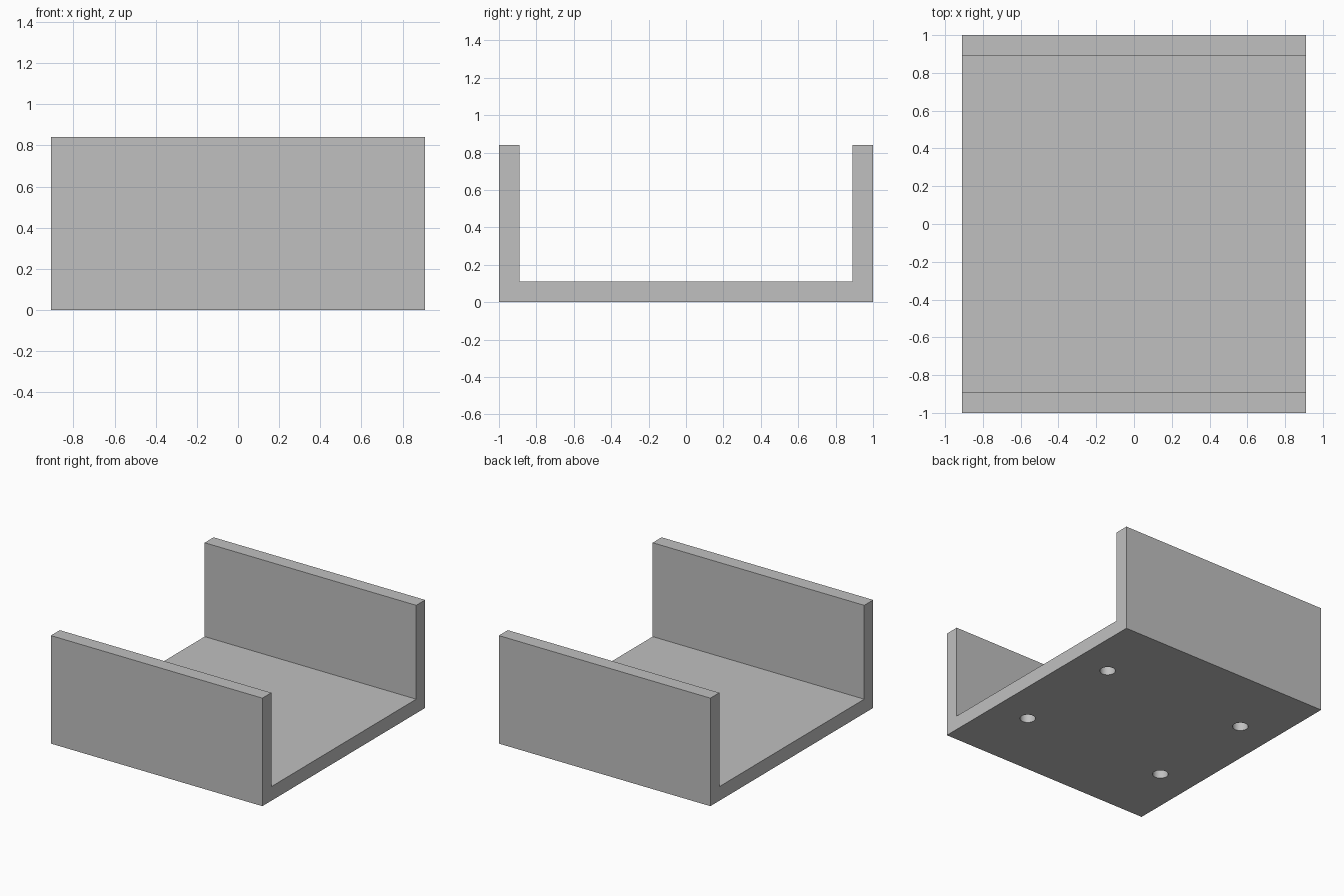
import bpy
import bmesh

if "Cube" in bpy.data.objects:
    bpy.data.objects.remove(bpy.data.objects["Cube"], do_unlink=True)

WIDTH, DEPTH, HEIGHT, THICK = 1.82, 2.0, 0.84, 0.11
HOLE_X, HOLE_Y, HOLE_R, HOLE_DEPTH = 0.62, 0.445, 0.056, 0.08

# Single plain grey
grey = bpy.data.materials.new("light_grey")
grey.use_nodes = True
colour = (0.53, 0.53, 0.53, 1)
grey.diffuse_color = colour
grey.node_tree.nodes["Principled BSDF"].inputs["Base Color"].default_value = colour


def add_object(name, bm):
    bmesh.ops.recalc_face_normals(bm, faces=bm.faces)
    mesh = bpy.data.meshes.new(name)
    bm.to_mesh(mesh)
    bm.free()
    mesh.materials.append(grey)
    obj = bpy.data.objects.new(name, mesh)
    bpy.context.collection.objects.link(obj)
    return obj


# U-shaped channel: side profile extruded across the width
outer, inner = DEPTH / 2, DEPTH / 2 - THICK
half_profile = [(outer, 0), (outer, HEIGHT), (inner, HEIGHT), (inner, THICK)]
profile = half_profile + [(-y, z) for y, z in reversed(half_profile)]
bm = bmesh.new()
face = bm.faces.new([bm.verts.new((-WIDTH / 2, y, z)) for y, z in profile])
extruded = bmesh.ops.extrude_face_region(bm, geom=[face])["geom"]
bmesh.ops.translate(bm, vec=(WIDTH, 0, 0),
                    verts=[v for v in extruded if isinstance(v, bmesh.types.BMVert)])
channel = add_object("channel_bracket", bm)

# Four blind round holes in the underside
bm = bmesh.new()
for sx in (-1, 1):
    for sy in (-1, 1):
        pin = bmesh.ops.create_cone(bm, cap_ends=True, segments=48, radius1=HOLE_R,
                                    radius2=HOLE_R, depth=2 * HOLE_DEPTH)
        bmesh.ops.translate(bm, verts=pin["verts"], vec=(sx * HOLE_X, sy * HOLE_Y, 0))
cutter = add_object("hole_cutter", bm)
cutter.hide_render = True

cut = channel.modifiers.new("mounting_holes", "BOOLEAN")
cut.operation = "DIFFERENCE"
cut.solver = "EXACT"
cut.object = cutter

# Bake the holes, drop the cutter and smooth only the hole walls
bpy.ops.object.select_all(action="DESELECT")
channel.select_set(True)
bpy.context.view_layer.objects.active = channel
bpy.ops.object.modifier_apply(modifier=cut.name)
bpy.data.objects.remove(cutter, do_unlink=True)
bpy.ops.object.shade_smooth_by_angle()
